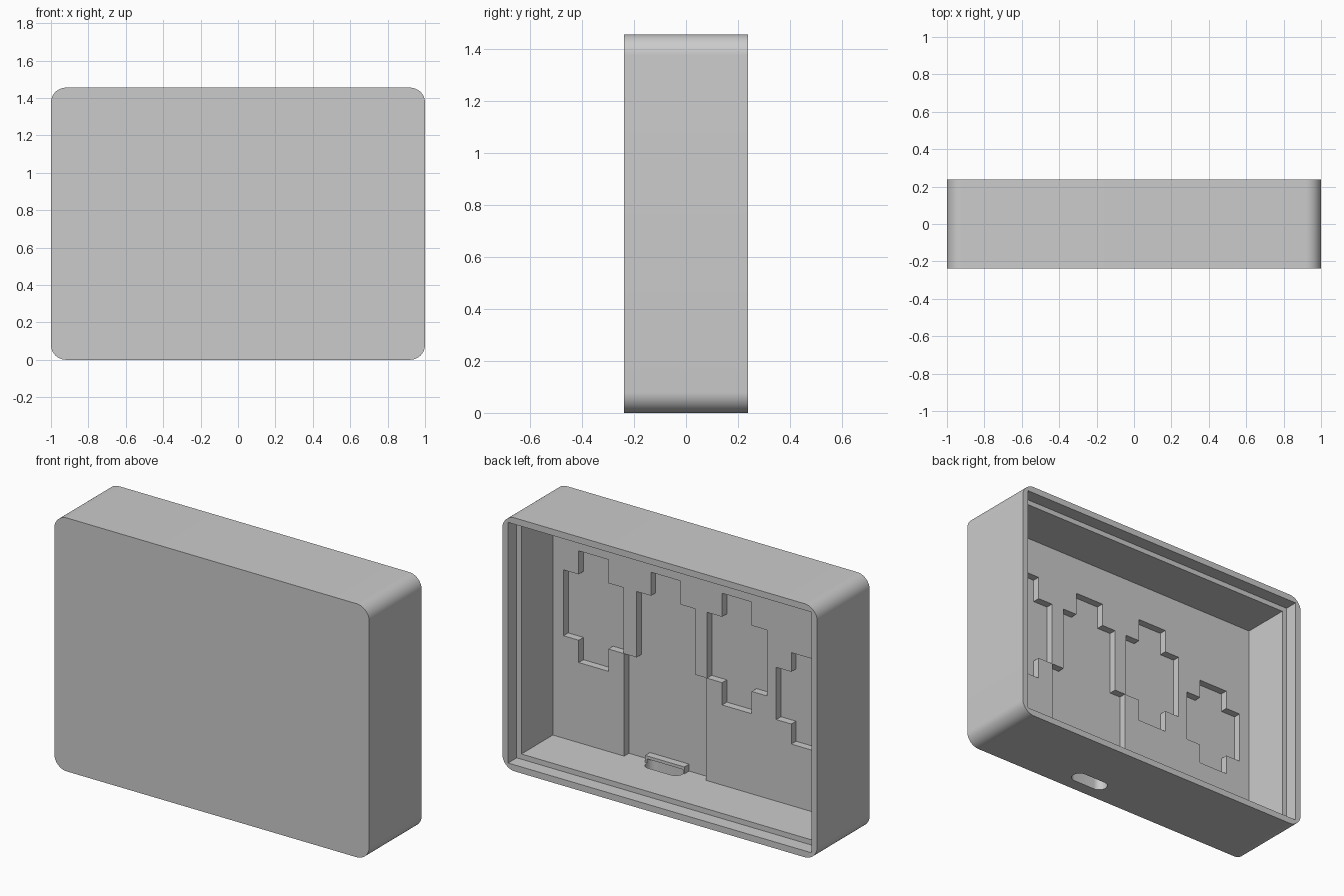
import bpy, bmesh, math

cube = bpy.data.objects.get("Cube")
if cube:
    bpy.data.objects.remove(cube, do_unlink=True)

grey = bpy.data.materials.new("light grey plastic")
grey.use_nodes = True
COLOUR = (0.6, 0.6, 0.6, 1)
grey.diffuse_color = COLOUR
grey.node_tree.nodes["Principled BSDF"].inputs["Base Color"].default_value = COLOUR

W, H, D = 1.0, 1.455, 0.238        # half width, height, half depth
FLOOR, POCKET = -0.125, -0.168     # inner face of the front panel, pocket bottoms
WALL = 0.067


def prism(name, pts, start, vec):
    """Extrude a closed outline along vec; start maps each 2D point to 3D."""
    bm = bmesh.new()
    face = bm.faces.new([bm.verts.new(start(*p)) for p in pts])
    new = bmesh.ops.extrude_face_region(bm, geom=[face])["geom"]
    bmesh.ops.translate(bm, vec=vec, verts=[v for v in new if isinstance(v, bmesh.types.BMVert)])
    bmesh.ops.recalc_face_normals(bm, faces=bm.faces)
    mesh = bpy.data.meshes.new(name)
    bm.to_mesh(mesh)
    bm.free()
    mesh.materials.append(grey)
    obj = bpy.data.objects.new(name, mesh)
    bpy.context.collection.objects.link(obj)
    return obj


def in_depth(name, pts, y0, y1):
    return prism(name, pts, lambda x, z: (x, y0, z), (0, y1 - y0, 0))


def rect(x0, x1, z0, z1):
    return [(x0, z0), (x1, z0), (x1, z1), (x0, z1)]


def rounded(cx, cy, hw, hh, r, n):
    """Rounded rectangle outline with n segments per corner."""
    pts = []
    for k, (sx, sy) in enumerate([(1, 1), (-1, 1), (-1, -1), (1, -1)]):
        for i in range(n + 1):
            a = math.pi / 2 * (k + i / n)
            pts.append((cx + sx * (hw - r) + r * math.cos(a),
                        cy + sy * (hh - r) + r * math.sin(a)))
    return pts


def combine(target, tool, operation="DIFFERENCE"):
    mod = target.modifiers.new("combine", "BOOLEAN")
    mod.operation, mod.solver, mod.object = operation, "EXACT", tool
    bpy.context.view_layer.objects.active = target
    bpy.ops.object.modifier_apply(modifier=mod.name)
    bpy.data.objects.remove(tool, do_unlink=True)


# Outer shell with rounded corners, open at the back
case = in_depth("case", rounded(0, H / 2, W, H / 2, 0.08, 12), -D, D)

# Main cavity and the wider rebate for a lid
combine(case, in_depth("cavity", rect(-W + WALL, W - WALL, WALL, H - WALL), FLOOR, D + 0.1))
RIM = 0.037
combine(case, in_depth("lid_rebate", rect(-W + RIM, W - RIM, RIM, H - RIM), 0.16, D + 0.1))


# Stepped pockets: a body with a narrower tab above and below
def pocket(cx, z0, z1, z2, z3, body=0.19, tab=0.094):
    half = [(tab, z0), (tab, z1), (body, z1), (body, z2), (tab, z2), (tab, z3)]
    pts = [(cx + x, z) for x, z in half] + [(cx - x, z) for x, z in reversed(half)]
    combine(case, in_depth("pocket", pts, FLOOR + 0.05, POCKET))


pocket(0.675, 0.527, 0.655, 1.033, 1.168)
pocket(-0.236, 0.527, 0.655, 1.033, 1.168)
pocket(-0.675, 0.42, 0.535, 0.835, 0.945)

# Second pocket widens and runs down to the bottom wall
right = [(0.256, WALL), (0.256, 0.655), (0.185, 0.655), (0.185, 1.033), (0.094, 1.033), (0.094, 1.168)]
outline = [(0.216 + x, z) for x, z in right] + [(0.216 - x, z) for x, z in reversed(right)]
outline = [(x + 0.008 if z < 0.66 and x > 0.45 else x, z) for x, z in outline]
combine(case, in_depth("long_pocket", outline, FLOOR + 0.05, POCKET))

# Small ledge over the connector, then the rounded slot through the bottom wall
combine(case, in_depth("ledge", rect(0.098, 0.347, 0.03, 0.107), POCKET - 0.02, FLOOR), "UNION")
combine(case, prism("slot", rounded(0.22, -0.12, 0.115, 0.045, 0.0449, 8),
                    lambda x, y: (x, y, -0.1), (0, 0, 0.19)))

# Smooth the rounded corners, keep the edges sharp
bpy.ops.object.select_all(action="DESELECT")
case.select_set(True)
bpy.context.view_layer.objects.active = case
bpy.ops.object.shade_smooth_by_angle(angle=math.radians(30))
